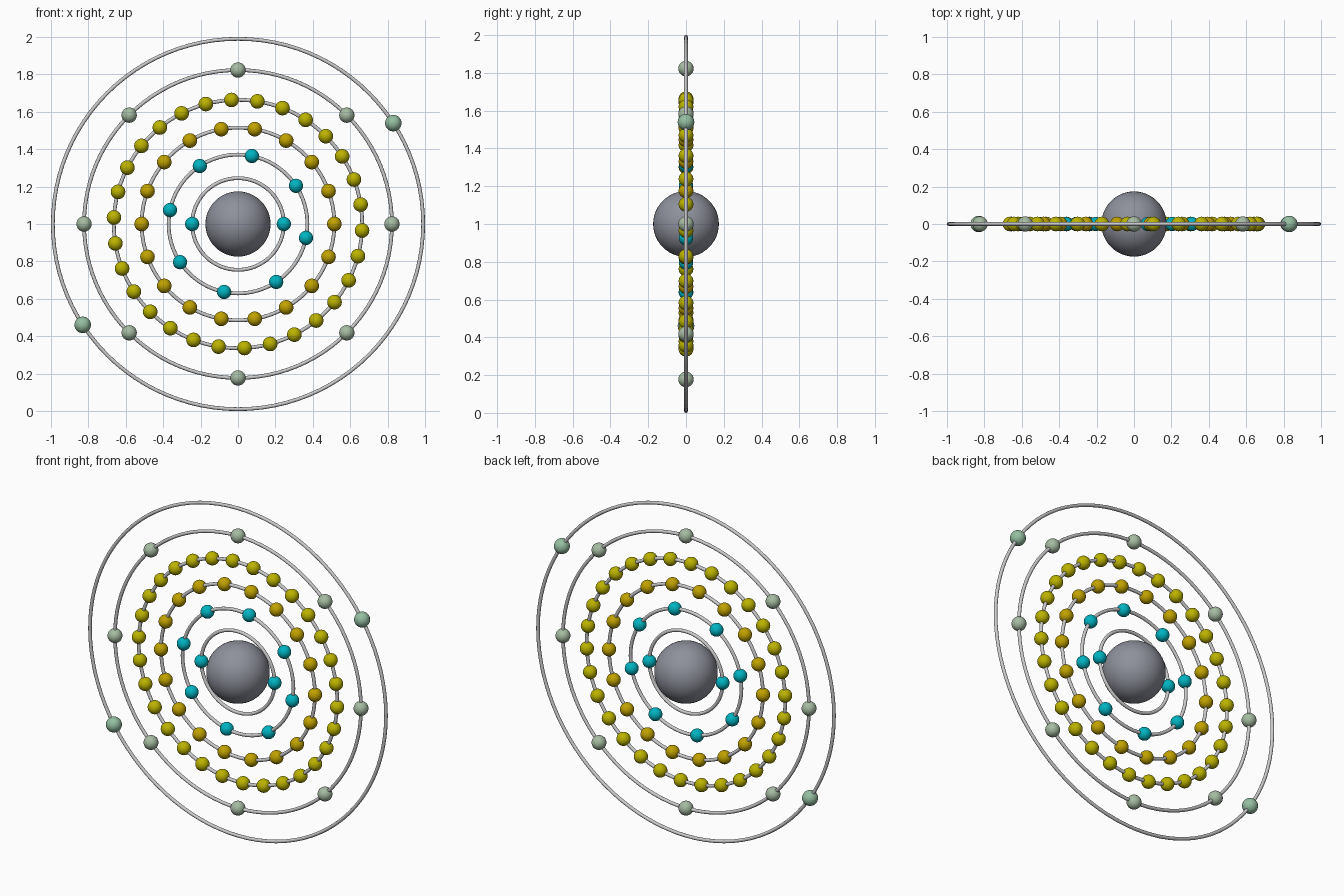
import bpy
from math import cos, sin, pi, radians

if "Cube" in bpy.data.objects:
    bpy.data.objects.remove(bpy.data.objects["Cube"])

CENTRE = (0, 0, 1)
TUBE = 0.01


def material(name, rgb):
    m = bpy.data.materials.new(name)
    m.diffuse_color = (*rgb, 1)
    m.use_nodes = True
    m.node_tree.nodes["Principled BSDF"].inputs["Base Color"].default_value = m.diffuse_color
    return m


def ball(name, radius, location, mat, segments, rings):
    bpy.ops.mesh.primitive_uv_sphere_add(segments=segments, ring_count=rings,
                                         radius=radius, location=location)
    ob = bpy.context.object
    ob.name = name
    ob.data.materials.append(mat)
    bpy.ops.object.shade_smooth()
    return ob


def orbit(name, radius):
    bpy.ops.mesh.primitive_torus_add(major_radius=radius, minor_radius=TUBE,
                                     major_segments=96, minor_segments=12,
                                     location=CENTRE, rotation=(pi / 2, 0, 0))
    bpy.context.object.name = name
    bpy.ops.object.shade_smooth()


cyan = material("cyan", (0.0, 0.45, 0.53))
orange = material("orange", (0.53, 0.36, 0.0))
yellow = material("yellow", (0.50, 0.45, 0.0))
sage = material("sage", (0.38, 0.50, 0.36))
mint = material("mint", (0.30, 0.52, 0.36))

# Nucleus
ball("nucleus", 0.174, CENTRE, material("slate", (0.27, 0.28, 0.33)), 48, 24)

# Shells: orbit radius, ball count, first angle in degrees, ball radius, colour
shells = [
    (0.245, 2, 0, 0.038, cyan),
    (0.371, 8, -11.6, 0.038, cyan),
    (0.515, 18, 0, 0.039, orange),
    (0.664, 30, -3, 0.039, yellow),
    (0.823, 8, 0, 0.041, sage),
    (0.990, 2, 33, 0.044, mint),
]
for i, (radius, count, start, size, mat) in enumerate(shells, 1):
    orbit(f"orbit_{i}", radius)
    # One mesh shared by every electron of the shell
    mesh = None
    for k in range(count):
        a = radians(start) + 2 * pi * k / count
        pos = (radius * cos(a), 0, 1 + radius * sin(a))
        name = f"electron_{i}_{k + 1}"
        if mesh is None:
            mesh = ball(name, size, pos, mat, 32, 16).data
        else:
            ob = bpy.data.objects.new(name, mesh)
            ob.location = pos
            bpy.context.collection.objects.link(ob)
